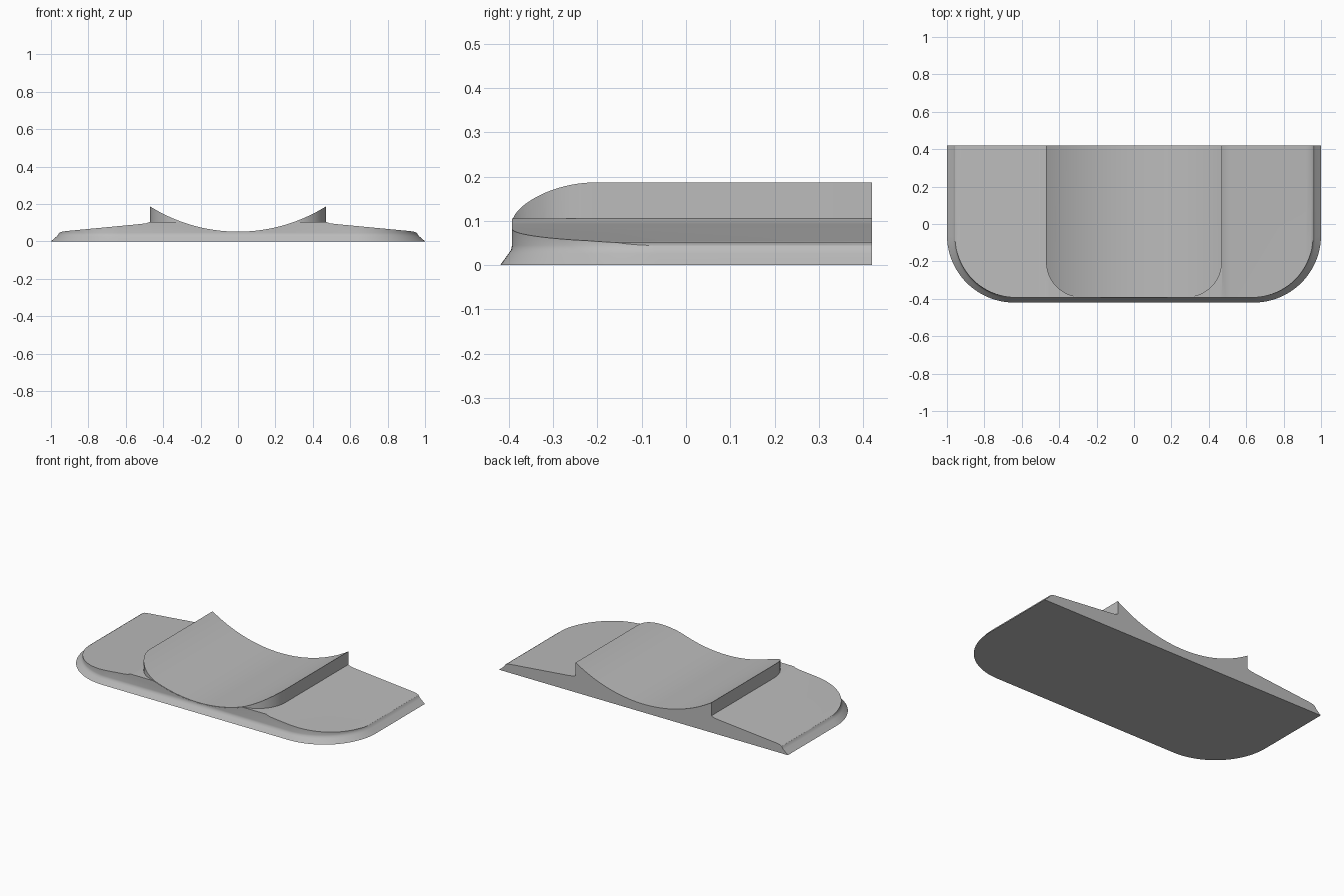
import bpy, bmesh, math

cube = bpy.data.objects.get("Cube")
if cube:
    bpy.data.objects.remove(cube, do_unlink=True)

BACK = 0.42
WALL = 0.47            # half width of the raised cradle
LOW, RADIUS = 0.052, 0.886   # lowest point and radius of the scoop

grey = bpy.data.materials.new("plain grey")
grey.use_nodes = True
grey.diffuse_color = (0.5, 0.5, 0.5, 1)
grey.node_tree.nodes["Principled BSDF"].inputs["Base Color"].default_value = (0.5, 0.5, 0.5, 1)


def loft(name, rings):
    """Join equal-length rings of points into a closed solid."""
    bm = bmesh.new()
    loops = [[bm.verts.new(p) for p in ring] for ring in rings]
    n = len(loops[0])
    for a, b in zip(loops, loops[1:]):
        for i in range(n):
            j = (i + 1) % n
            bm.faces.new((a[i], a[j], b[j], b[i]))
    bm.faces.new(loops[0][::-1])
    bm.faces.new(loops[-1])
    bmesh.ops.recalc_face_normals(bm, faces=bm.faces)
    mesh = bpy.data.meshes.new(name)
    bm.to_mesh(mesh)
    bm.free()
    mesh.materials.append(grey)
    obj = bpy.data.objects.new(name, mesh)
    bpy.context.collection.objects.link(obj)
    return obj


def outline(half, front, radius, z, steps=28):
    """Plan shape: square at the back, rounded corners at the front."""
    right = [(half, BACK)]
    for i in range(steps + 1):
        t = math.pi / 2 * i / steps
        right.append((half - radius + radius * math.cos(t),
                      front + radius - radius * math.sin(t)))
    pts = right + [(-x, y) for x, y in reversed(right)]
    return [(x, y, z) for x, y in pts]


def section(name, top, floor):
    """Extrude an x-z profile, given by its top line, along y."""
    ends = [(top[-1][0], floor), (top[0][0], floor)]
    return loft(name, [[(x, y, z) for x, z in top + ends] for y in (-0.6, 0.6)])


def combine(obj, other, operation):
    mod = obj.modifiers.new(operation.title(), 'BOOLEAN')
    mod.operation, mod.solver, mod.object = operation, 'EXACT', other
    bpy.ops.object.select_all(action='DESELECT')
    bpy.context.view_layer.objects.active = obj
    obj.select_set(True)
    bpy.ops.object.modifier_apply(modifier=mod.name)
    bpy.data.objects.remove(other, do_unlink=True)


def scoop(x):
    return LOW + RADIUS - math.sqrt(RADIUS ** 2 - x * x)


# Base plate with a sloping lip, topped by gently falling side decks
lip = [(0, 0, 0), (0.004, 0.003, 0.004), (0.03, 0.019, 0.026),
       (0.038, 0.025, 0.035), (0.043, 0.027, 0.045), (0.045, 0.027, 0.3)]
base = loft("base_plate", [outline(1 - s, -BACK + f, 0.36 - (s + f) / 2, z)
                           for s, f, z in lip])
wing = [(1.1, 0.044), (0.958, 0.044), (0.945, 0.051), (0.92, 0.055),
        (0.52, 0.093), (0.49, 0.097), (WALL, 0.105)]
inner = [WALL * i / 32 for i in range(31, -32, -1)]
deck = wing + [(x, min(0.105, scoop(x) - 0.003)) for x in inner]
deck += [(-x, z) for x, z in reversed(wing)]
combine(base, section("deck_cutter", deck, -0.1), 'INTERSECT')

# Raised cradle with a cylindrical scoop
cradle = loft("cradle", [outline(WALL, -0.392, 0.19, z) for z in (0.02, 0.4)])
curve = [(WALL * 1.1 * i / 48, scoop(WALL * 1.1 * i / 48)) for i in range(48, -49, -1)]
combine(cradle, section("scoop_cutter", curve, -0.1), 'INTERSECT')

# One clean solid, smooth with sharp edges kept
combine(base, cradle, 'UNION')
base.name = "cradle_stand"
bpy.ops.object.shade_smooth_by_angle(angle=math.radians(30))
